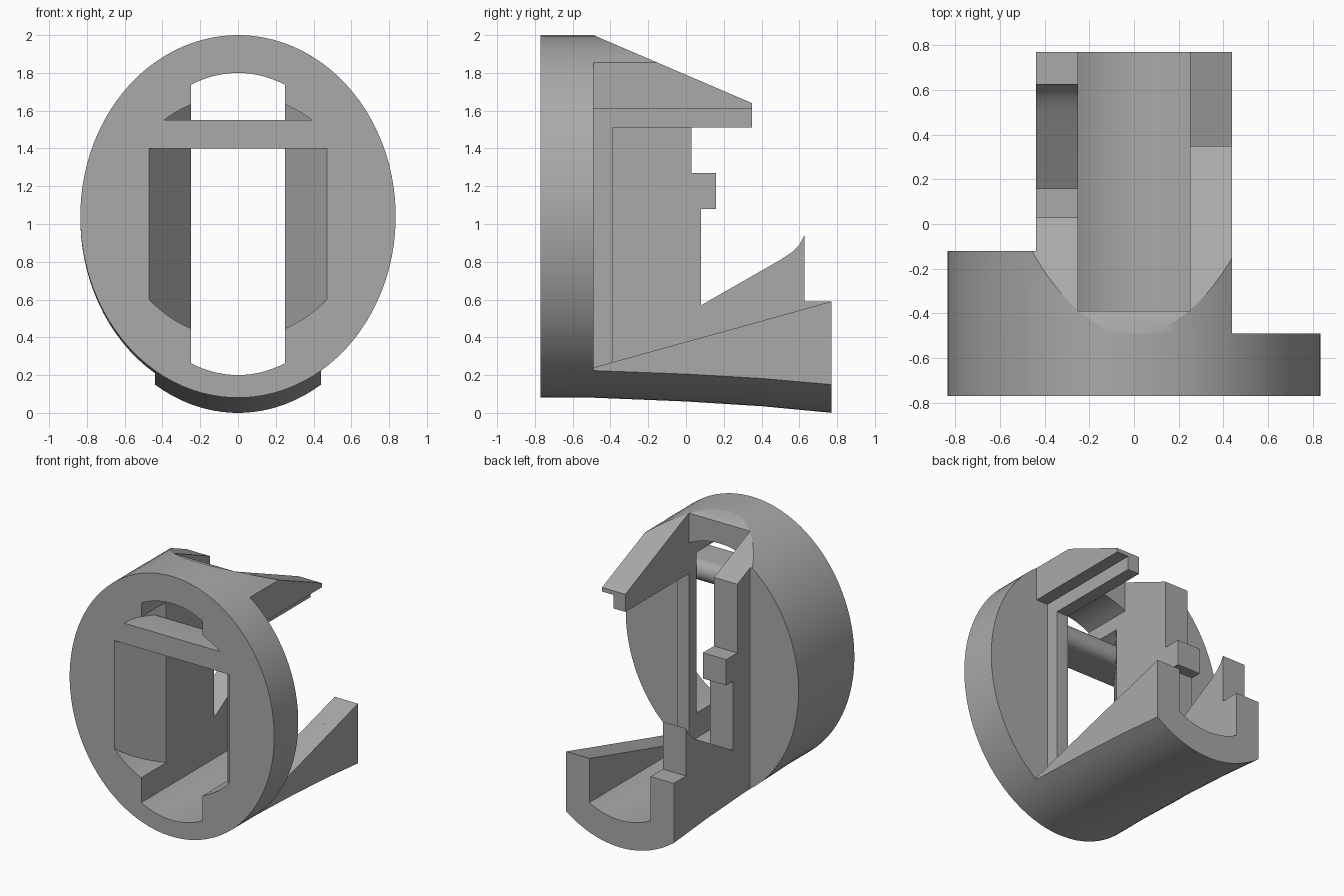
import bpy, bmesh, math

cube = bpy.data.objects.get("Cube")
if cube:
    bpy.data.objects.remove(cube)

grey = bpy.data.materials.new("mid grey")
grey.use_nodes = True
colour = (0.4, 0.4, 0.4, 1)
grey.diffuse_color = colour
grey.node_tree.nodes["Principled BSDF"].inputs["Base Color"].default_value = colour

WALL, HALF, FRONT, BACK = 0.25, 0.44, -0.77, 0.77


def loft(name, rings):
    """Skin a closed solid through rings of equal point count."""
    bm = bmesh.new()
    loops = [[bm.verts.new(p) for p in ring] for ring in rings]
    n = len(loops[0])
    for a, b in zip(loops, loops[1:]):
        for i in range(n):
            j = (i + 1) % n
            bm.faces.new((a[i], a[j], b[j], b[i]))
    bm.faces.new(loops[0])
    bm.faces.new(loops[-1])
    bmesh.ops.recalc_face_normals(bm, faces=bm.faces)
    mesh = bpy.data.meshes.new(name)
    bm.to_mesh(mesh)
    bm.free()
    mesh.materials.append(grey)
    obj = bpy.data.objects.new(name, mesh)
    bpy.context.collection.objects.link(obj)
    return obj


def side_prism(name, x0, x1, profile):
    return loft(name, [[(x, y, z) for y, z in profile] for x in (x0, x1)])


def box(name, x0, x1, y0, y1, z0, z1):
    return side_prism(name, x0, x1, [(y0, z0), (y1, z0), (y1, z1), (y0, z1)])


def ellipse(y, zc, a, b, n=96):
    turns = [2 * math.pi * (i + 0.5) / n for i in range(n)]
    return [(a * math.cos(t), y, zc + b * math.sin(t)) for t in turns]


def combine(target, tool, operation="DIFFERENCE"):
    """Apply a boolean and discard the tool."""
    tool.hide_render = True
    mod = target.modifiers.new("cut", "BOOLEAN")
    mod.operation, mod.solver, mod.object = operation, "EXACT", tool
    graph = bpy.context.evaluated_depsgraph_get()
    mesh = bpy.data.meshes.new_from_object(target.evaluated_get(graph))
    target.modifiers.clear()
    target.data = mesh
    bpy.data.objects.remove(tool)


# Oval drum whose underside drops slightly toward the back
sections = [(FRONT, 0.08), (-0.49, 0.08), (0, 0.06), (0.4, 0.035), (BACK, 0)]
body = loft("oval_frame", [ellipse(y, (2 + low) / 2, 0.835, (2 - low) / 2)
                           for y, low in sections])

# Sloping top and the two trimmed flanks
combine(body, side_prism("slope_cut", -1, 1,
                         [(-0.6, 2.047), (0.9, 1.404), (0.9, 2.3), (-0.6, 2.3)]))
combine(body, box("right_flank_cut", -1, -HALF, -0.12, 1, -1, 3))
combine(body, box("left_flank_cut", HALF, 1, -0.49, 1, -1, 3))

# Through channel with curved floor and roof, open above at the back
channel = loft("channel_cut", [ellipse(y, 1, 0.64, 0.8) for y in (-1, 1)])
combine(channel, box("channel_limit", -WALL, WALL, -2, 2, -1, 3), "INTERSECT")
combine(body, channel)
combine(body, box("open_top_cut", -WALL, WALL, -0.39, 1, 1, 3))

# Rebated window in the left wall, leaving a beam above and a tray edge below
for x0, x1, y, top in ((0.345, 1, -0.49, 1.61), (0.2, 0.35, -0.39, 1.51)):
    sill = 0.24 + 0.278 * (y + 0.49)
    combine(body, side_prism("window_cut", x0, x1,
                             [(y, sill), (0.9, 0.626), (0.9, 2.3), (0.35, 2.3),
                              (0.35, top), (y, top)]))

# Stepped right wall with peg and raised horn
combine(body, side_prism("step_cut", -1, -0.2,
                         [(0.03, 2.3), (0.03, 1.27), (0.16, 1.27), (0.16, 1.08),
                          (0.08, 1.08), (0.08, 0.57), (0.5, 0.81), (0.56, 0.85),
                          (0.6, 0.89), (0.627, 0.94), (0.627, 0.59), (0.9, 0.59),
                          (0.9, 2.3)]))

# Tapered round recess in the front
recess = loft("recess_cut", [ellipse(y, 1.04, 0.643, 0.643) for y in (-1, -0.48)])
plan = [(-0.47, FRONT), (-WALL, -0.48), (WALL, -0.48), (0.47, FRONT),
        (0.47, -1.5), (-0.47, -1.5)]
wedge = loft("recess_limit", [[(x, y, z) for x, y in plan] for z in (0, 2)])
combine(recess, wedge, "INTERSECT")
combine(body, recess)

# Cross bar with a rounded back
arc = [math.radians(a) for a in range(-90, 91, 15)]
bar_profile = [(FRONT, 1.55), (FRONT, 1.4)]
bar_profile += [(-0.56 + 0.07 * math.cos(a), 1.475 + 0.075 * math.sin(a)) for a in arc]
bar = side_prism("cross_bar", -0.48, 0.48, bar_profile)

for obj, name in ((body, "oval_frame"), (bar, "cross_bar")):
    obj.name = name
    bpy.ops.object.select_all(action="DESELECT")
    obj.select_set(True)
    bpy.context.view_layer.objects.active = obj
    bpy.ops.object.shade_smooth_by_angle(angle=math.radians(25))
